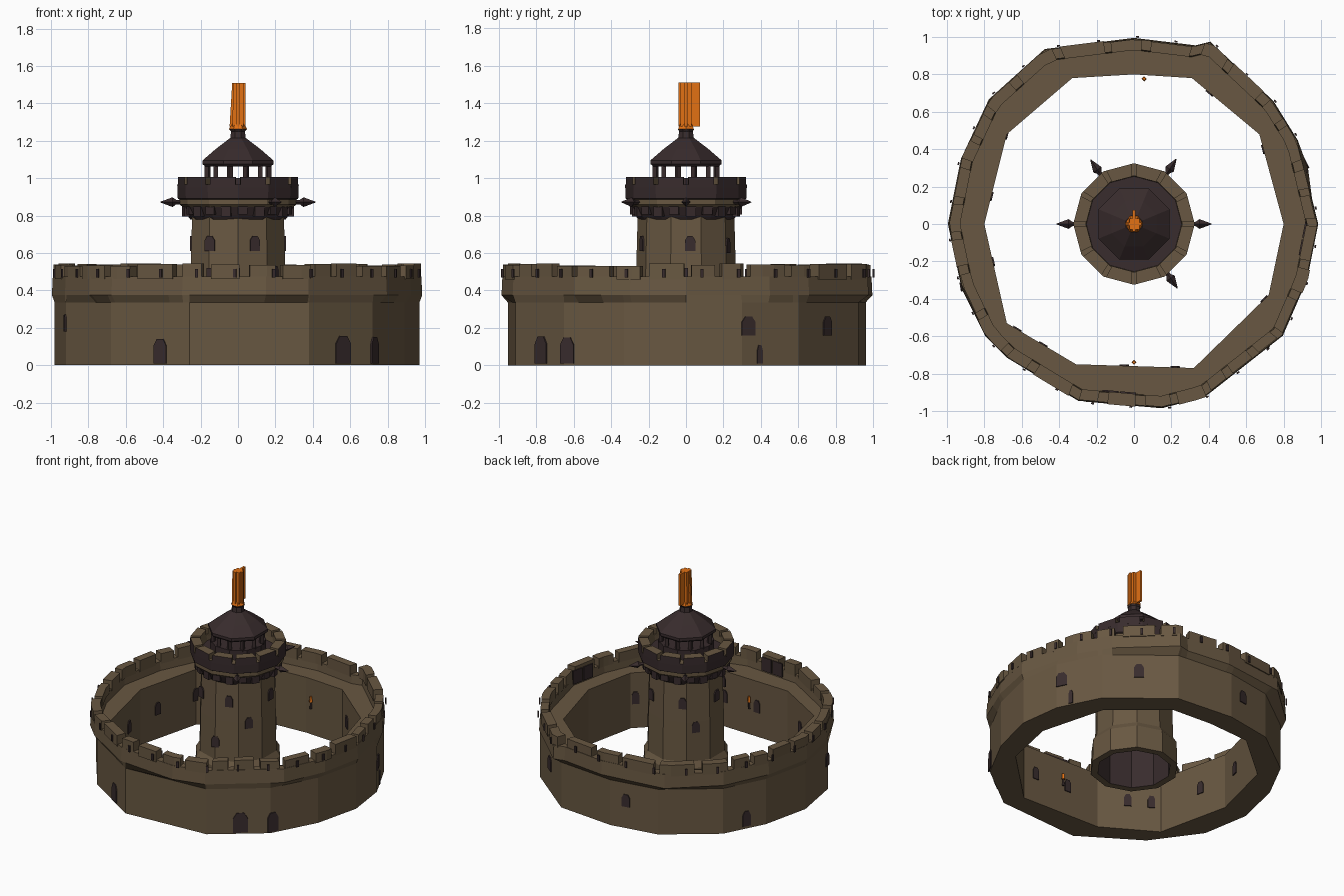
import bpy, bmesh, math, random
from mathutils import Vector

if "Cube" in bpy.data.objects:
    bpy.data.objects.remove(bpy.data.objects["Cube"])

random.seed(4)
TAU = 2 * math.pi


def material(name, rgb):
    m = bpy.data.materials.new(name)
    m.diffuse_color = (*rgb, 1)
    m.use_nodes = True
    m.node_tree.nodes["Principled BSDF"].inputs["Base Color"].default_value = m.diffuse_color
    return m


MATS = [material("tan_stone", (0.140, 0.097, 0.054)),
        material("dark_slate", (0.040, 0.025, 0.026)),
        material("flame_orange", (0.76, 0.165, 0.007))]
TAN, DARK, FIRE = 0, 1, 2


def finish(bm, name):
    bmesh.ops.recalc_face_normals(bm, faces=bm.faces)
    me = bpy.data.meshes.new(name)
    bm.to_mesh(me)
    bm.free()
    for m in MATS:
        me.materials.append(m)
    ob = bpy.data.objects.new(name, me)
    bpy.context.collection.objects.link(ob)
    return ob


def radius(poly, a):
    """Distance from the centre to a polygon outline along angle a."""
    d = Vector((math.cos(a), math.sin(a)))
    for i in range(len(poly)):
        p, q = Vector(poly[i - 1]), Vector(poly[i])
        e = q - p
        den = d.x * e.y - d.y * e.x
        if abs(den) < 1e-9:
            continue
        t = (p.x * e.y - p.y * e.x) / den
        s = (p.x * d.y - p.y * d.x) / den
        if t > 0 and -1e-6 <= s <= 1 + 1e-6:
            return t
    return Vector(poly[0]).length


def ngon(n, r, turn=0.0):
    return [(r * math.cos(TAU * i / n + turn), r * math.sin(TAU * i / n + turn)) for i in range(n)]


def polar(r, a, z):
    return (r * math.cos(a), r * math.sin(a), z)


def skin(bm, rings, mats, loop=False, caps=(None, None)):
    """Join rings of points with quads; one colour per band."""
    vs = [[bm.verts.new(p) for p in r] for r in rings]
    n = len(rings[0])
    for k in range(len(rings) if loop else len(rings) - 1):
        a, b = vs[k], vs[(k + 1) % len(vs)]
        for i in range(n):
            f = bm.faces.new((a[i], a[(i + 1) % n], b[(i + 1) % n], b[i]))
            f.material_index = mats[k]
    for cap, ring in zip(caps, (vs[0], vs[-1])):
        if cap is not None:
            bm.faces.new(ring).material_index = cap


def turned(name, n, prof, mats, loop=False, caps=(None, None), turn=0.0):
    bm = bmesh.new()
    skin(bm, [[(x, y, z) for x, y in ngon(n, r, turn)] for r, z in prof], mats, loop, caps)
    return finish(bm, name)


def arc_block(bm, poly, k_out, k_in, a0, a1, z0, z1, out=TAN, rest=TAN, steps=3):
    """Merlon that follows a polygon outline."""
    rings = []
    for i in range(steps + 1):
        a = a0 + (a1 - a0) * i / steps
        r = radius(poly, a)
        rings.append([polar(r * k_out, a, z0), polar(r * k_out, a, z1),
                      polar(r * k_in, a, z1), polar(r * k_in, a, z0)])
    vs = [[bm.verts.new(p) for p in r] for r in rings]
    for a, b in zip(vs, vs[1:]):
        for i in range(4):
            f = bm.faces.new((a[i], a[(i + 1) % 4], b[(i + 1) % 4], b[i]))
            f.material_index = out if i == 0 else rest
    for end in (vs[0], vs[-1]):
        bm.faces.new(end).material_index = rest


def plate(bm, poly, deg, z, w, h, inward=False, arch=True):
    """Thin arched dark plate lying on a polygonal wall."""
    a = math.radians(deg)
    p = Vector(polar(radius(poly, a), a, z))
    q = Vector(polar(radius(poly, a + 0.01), a + 0.01, z))
    t = (q - p).normalized()
    n = Vector((t.y, -t.x, 0)) * (-1 if inward else 1)
    s = 0.72 if arch else 0.99
    c = 0.25 if arch else 0.49
    shape = [(-.5, 0), (.5, 0), (.5, s), (c, 1), (-c, 1), (-.5, s)]
    back, front = [[bm.verts.new(p + t * (u * w) + Vector((0, 0, v * h)) + n * o) for u, v in shape]
                   for o in (-0.002, 0.007)]
    fs = [bm.faces.new(back), bm.faces.new(front)]
    fs += [bm.faces.new((back[i - 1], back[i], front[i], front[i - 1])) for i in range(6)]
    for f in fs:
        f.material_index = DARK


# ring wall outlines: foot, battlement and courtyard side
FOOT = [(.97, 0), (.93, .3), (.78, .6), (.38, .92), (-.05, .96), (-.4, .9), (-.75, .64), (-.9, .35),
        (-.98, 0), (-.92, -.35), (-.68, -.68), (-.26, -.95), (.38, -.91), (.72, -.65), (.89, -.33)]
TOP = [(.99, 0), (.88, .45), (.75, .66), (.41, .98), (.33, .96), (0, 1.0), (-.48, .94), (-.78, .67),
       (-.93, .35), (-1, 0), (-.93, -.33), (-.8, -.6), (-.68, -.72), (-.3, -.95), (.15, -.99),
       (.38, -.93), (.8, -.6), (.93, -.3)]
YARD = [(.8, 0), (.67, .48), (.31, .78), (0, .8), (-.33, .78), (-.68, .48), (-.8, 0), (-.68, -.53),
        (-.31, -.75), (.32, -.77), (.72, -.38)]
angs = sorted({round(math.atan2(y, x) % TAU, 4) for x, y in FOOT + TOP + YARD})


def outline(poly, k, z):
    return [polar(radius(poly, a) * k, a, z) for a in angs]


# ring wall with flared battlement base and wall walk
bm = bmesh.new()
skin(bm, [outline(FOOT, 1, 0), outline(FOOT, 1, .335), outline(TOP, .995, .375), outline(TOP, .99, .475),
          outline(TOP, .935, .475), outline(TOP, .93, .41), outline(YARD, 1, .41), outline(YARD, 1, 0)],
     [TAN] * 8, loop=True)
finish(bm, "ring_wall")

# wall merlons of uneven width with narrow gaps
bm = bmesh.new()
a = 0.03
while a < TAU - 0.05:
    w = random.uniform(0.10, 0.24)
    end = min(a + w, TAU - 0.01)
    arc_block(bm, TOP, random.uniform(.985, 1.0), .93, a, end, .46, random.uniform(.53, .545))
    a += w + random.uniform(0.035, 0.06)
finish(bm, "wall_merlons")

# doors and windows of the ring wall
bm = bmesh.new()
for deg, z, w, h in [(244, .01, .08, .13), (306, .01, .1, .145), (319, .01, .08, .14), (20, .16, .08, .1),
                     (24, .01, .03, .1), (52, .16, .07, .1), (100, .16, .06, .09), (150, .02, .06, .11),
                     (200, .18, .05, .09)]:
    plate(bm, FOOT, deg, z, w, h)
for deg in (266, 233, 222, 195, 169, 145, 286, 60, 30, 330):
    plate(bm, YARD, deg, .18, .05, .09, inward=True)
for i in range(30):
    plate(bm, TOP, i * 12 + 5, .47, .016, .045, arch=False)
finish(bm, "wall_openings")

# dark patches along the inside of the battlement
bm = bmesh.new()
inner_top = [(x * .93, y * .93) for x, y in TOP]
for deg in (352, 358, 262, 268):
    plate(bm, inner_top, deg, .42, .085, .1, inward=True, arch=False)
finish(bm, "battlement_patches")

# tower shaft, hollow underneath
turned("tower_shaft", 10, [(.25, .42), (.25, 0), (.30, 0), (.295, .17), (.27, .21), (.266, .5), (.258, .80)],
       [DARK, TAN, TAN, TAN, TAN, TAN], caps=(DARK, DARK), turn=math.pi / 10)

# tower windows
bm = bmesh.new()
SHAFT = ngon(10, .263, math.pi / 10)
for deg, z in [(291, .61), (235, .61), (5, .61), (322, .45), (60, .6), (120, .6), (140, .42), (180, .61),
               (30, .35), (270, .3)]:
    plate(bm, SHAFT, deg, z, .055, .08)
finish(bm, "tower_windows")

# dark flare and corbel blocks beneath the gallery
turned("gallery_flare", 12, [(.255, .78), (.27, .80), (.30, .855)], [DARK, DARK], caps=(DARK, DARK))
bm = bmesh.new()
for i in range(20):
    a0 = TAU * i / 20
    arc_block(bm, ngon(12, .30), 1, .82, a0, a0 + .18, .795 + .012 * (i % 2), .85, DARK, DARK, 1)
finish(bm, "gallery_corbels")

# gallery: tan band, dark outside, tan top and inside, dark deck
turned("gallery_parapet", 12, [(.295, .845), (.312, .86), (.312, .885), (.322, .89), (.325, .965),
                               (.258, .965), (.255, .92)],
       [TAN, TAN, DARK, DARK, TAN, TAN], caps=(DARK, DARK))
bm = bmesh.new()
for i in range(12):
    a0 = TAU * i / 12 + .04
    arc_block(bm, ngon(12, .325), 1, .79, a0, a0 + .44, .95, 1.005, DARK, TAN, 2)
finish(bm, "gallery_merlons")

# pointed spikes around the gallery
bm = bmesh.new()
for deg in (0, 57, 124, 180, 304):
    a = math.radians(deg)
    d, t, up = Vector(polar(1, a, 0)), Vector(polar(1, a + math.pi / 2, 0)), Vector((0, 0, 1))
    rings = [[d * r + up * .872 + (t * math.cos(k) + up * math.sin(k)) * s
              for k in (0, TAU / 4, TAU / 2, TAU * .75)]
             for r, s in [(.29, .012), (.33, .012), (.35, .026), (.415, .002)]]
    skin(bm, rings, [DARK] * 3, caps=(DARK, DARK))
finish(bm, "gallery_spikes")

# lantern: base, posts and roof
turned("lantern_base", 10, [(.19, .91), (.19, 1.0)], [DARK], caps=(DARK, DARK))
bm = bmesh.new()
for i in range(12):
    x, y, _ = polar(.168, TAU * (i + .5) / 12, 0)
    skin(bm, [[(x + u, y + v, z) for u, v in ngon(4, .017, TAU * (i + .5) / 12)] for z in (.99, 1.08)],
         [DARK], caps=(DARK, DARK))
finish(bm, "lantern_posts")
turned("lantern_roof", 8, [(.19, 1.062), (.205, 1.075), (.205, 1.095), (.13, 1.155), (.045, 1.215),
                           (.04, 1.25), (.048, 1.262)], [DARK] * 6, caps=(DARK, DARK), turn=math.pi / 8)

# beacon flame: ember lump with upright crossed tongues
turned("flame_base", 6, [(.035, 1.25), (.048, 1.262), (.035, 1.29)], [FIRE] * 2, caps=(FIRE, FIRE))
bm = bmesh.new()
for x0, x1, y0, y1, lean in [(-.045, .04, -.008, .008, .014), (-.008, .008, -.04, .075, 0),
                             (-.03, .03, -.03, .03, .005)]:
    skin(bm, [[(x0 + s, y0, z), (x1, y0, z), (x1, y1, z), (x0 + s, y1, z)]
              for z, s in ((1.275, 0), (1.51, lean))], [FIRE], caps=(FIRE, FIRE))
finish(bm, "flame_tongues")

# small wall torches in the courtyard
bm = bmesh.new()
for deg in (86, 270):
    a = math.radians(deg)
    r = radius(YARD, a) - .02
    c = Vector(polar(r, a, 0))
    for z0, z1, s, m in ((.2, .25, .01, DARK), (.25, .29, .014, FIRE)):
        skin(bm, [[(c.x + u, c.y + v, z) for u, v in ngon(4, k)] for z, k in ((z0, s), (z1, s * .7))],
             [m], caps=(m, m))
finish(bm, "courtyard_torches")
